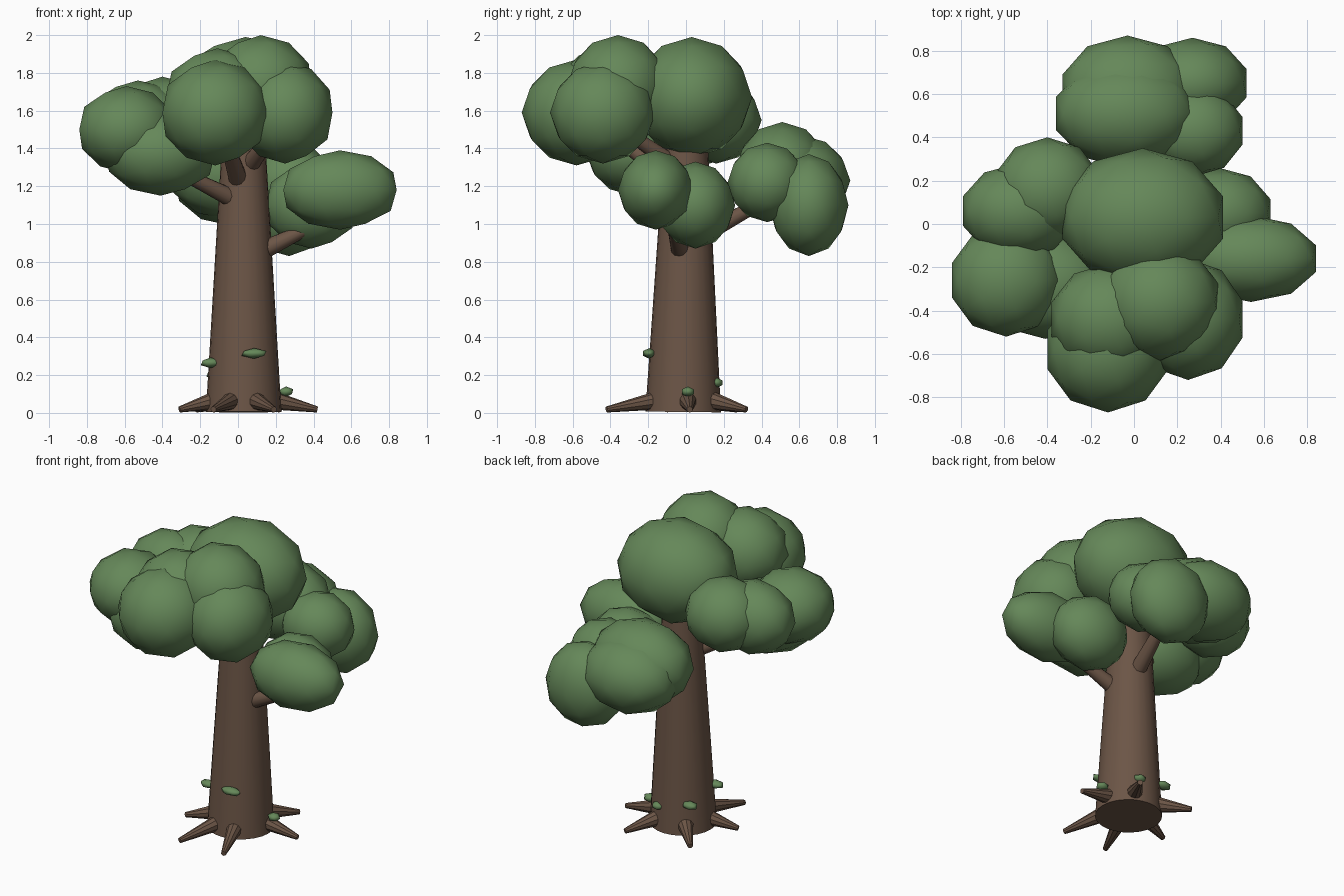
import bpy
from mathutils import Vector

cube = bpy.data.objects.get("Cube")
if cube:
    bpy.data.objects.remove(cube, do_unlink=True)


def make_material(name, rgb):
    mat = bpy.data.materials.new(name)
    mat.use_nodes = True
    mat.diffuse_color = (*rgb, 1)
    mat.node_tree.nodes["Principled BSDF"].inputs["Base Color"].default_value = (*rgb, 1)
    return mat


GREEN = make_material("leaf green", (0.13, 0.245, 0.1))
BROWN = make_material("bark brown", (0.15, 0.092, 0.062))


def finish(name, mat):
    obj = bpy.context.object
    obj.name = name
    obj.data.materials.append(mat)
    return obj


def blob(name, centre, radii, detail=2):
    """Low-poly ellipsoid; the ball is slightly narrow in x, so widen it."""
    bpy.ops.mesh.primitive_ico_sphere_add(subdivisions=detail, radius=1, location=centre)
    obj = finish(name, GREEN)
    obj.scale = (radii[0] / 0.951, radii[1], radii[2])
    bpy.ops.object.shade_smooth()


def limb(name, start, end, r1, r2, sides=12):
    """Tapered cylinder between two points."""
    a, b = Vector(start), Vector(end)
    axis = b - a
    bpy.ops.mesh.primitive_cone_add(vertices=sides, radius1=r1, radius2=r2,
                                    depth=axis.length, location=(a + b) / 2)
    obj = finish(name, BROWN)
    obj.rotation_euler = axis.to_track_quat("Z", "Y").to_euler()
    bpy.ops.object.shade_smooth_by_angle()


# Trunk
limb("trunk", (0.03, -0.015, 0.005), (0.03, 0, 1.4), 0.2, 0.117, 24)

# Roots, each reaching out from the trunk foot to the ground
roots = [(-0.31, -0.10), (-0.13, -0.42), (0.19, -0.42),
         (0.42, 0.02), (0.22, 0.32), (-0.22, 0.27)]
for x, y in roots:
    out = Vector((x - 0.03, y, 0)).normalized() * 0.14
    limb("root", (0.03 + out.x, out.y, 0.07), (x, y, 0.018), 0.052, 0.016, 10)

# Branches leading into the leaf clusters
branches = [
    ((0.13, -0.03, 0.86), (0.40, -0.07, 0.99)),
    ((-0.02, -0.06, 1.13), (-0.36, -0.22, 1.30)),
    ((0.00, -0.09, 1.24), (-0.08, -0.42, 1.50)),
    ((0.06, -0.06, 1.31), (0.22, -0.36, 1.52)),
    ((0.05, 0.08, 0.94), (0.12, 0.45, 1.14)),
]
for start, end in branches:
    limb("branch", start, end, 0.05, 0.03)

# Crown, grouped by the side of the tree it grows on
crown = {
    "top_foliage": [((0.04, 0.03, 1.67), (0.37, 0.32, 0.32))],
    "front_foliage": [
        ((0.12, -0.36, 1.73), (0.27, 0.27, 0.27)),
        ((0.25, -0.44, 1.59), (0.25, 0.28, 0.27)),
        ((-0.12, -0.58, 1.59), (0.28, 0.29, 0.28)),
        ((-0.11, -0.44, 1.67), (0.27, 0.26, 0.26)),
    ],
    "right_foliage": [
        ((-0.59, -0.26, 1.50), (0.25, 0.26, 0.23)),
        ((-0.41, -0.28, 1.38), (0.29, 0.25, 0.23)),
        ((-0.53, 0.06, 1.53), (0.26, 0.22, 0.23)),
        ((-0.40, 0.16, 1.55), (0.24, 0.24, 0.23)),
    ],
    "left_foliage": [
        ((0.54, -0.16, 1.18), (0.30, 0.20, 0.21)),
        ((0.39, 0.05, 1.10), (0.24, 0.21, 0.23)),
    ],
    "back_foliage": [
        ((-0.03, 0.61, 1.23), (0.30, 0.26, 0.24)),
        ((-0.04, 0.51, 1.28), (0.32, 0.25, 0.26)),
        ((0.27, 0.65, 1.10), (0.25, 0.21, 0.27)),
        ((0.28, 0.43, 1.22), (0.22, 0.21, 0.21)),
    ],
}
for name, parts in crown.items():
    for centre, radii in parts:
        blob(name, centre, radii)

# Small leaf tufts on the lower trunk
tufts = [((0.085, -0.195, 0.315), 0.07), ((-0.145, -0.10, 0.265), 0.055),
         ((0.255, 0.01, 0.112), 0.04), ((0.09, 0.16, 0.16), 0.04),
         ((-0.12, 0.13, 0.205), 0.05)]
for centre, width in tufts:
    blob("leaf_tuft", centre, (width, 0.038, 0.028), 1)
